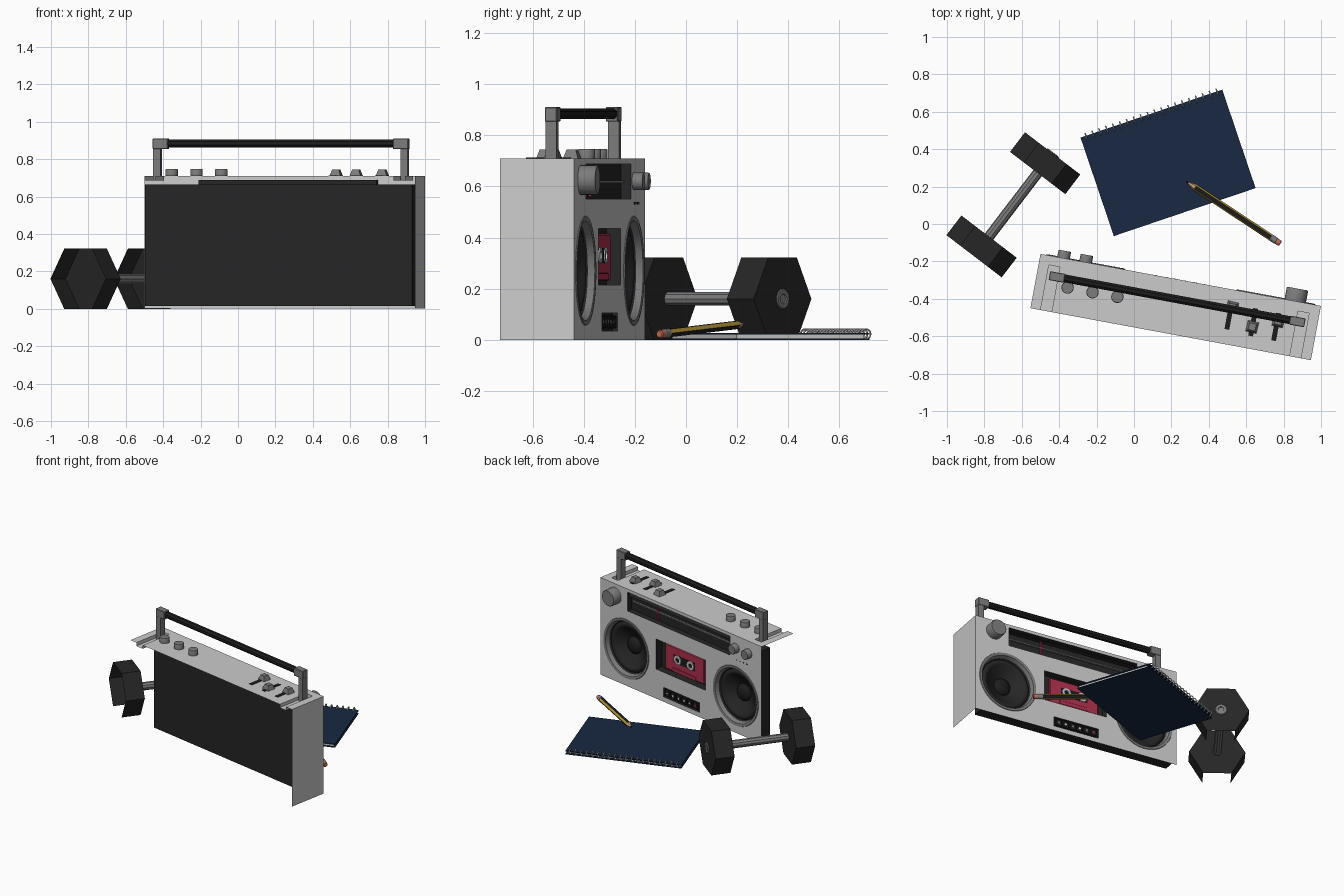
import bpy, bmesh, math
from mathutils import Matrix, Vector

if "Cube" in bpy.data.objects:
    bpy.data.objects.remove(bpy.data.objects["Cube"])

T = Matrix.Translation
def R(deg, ax): return Matrix.Rotation(math.radians(deg), 4, ax)
I = Matrix.Identity(4)

def mat(name, c):
    m = bpy.data.materials.new(name)
    m.diffuse_color = (*c, 1)
    m.use_nodes = True
    m.node_tree.nodes["Principled BSDF"].inputs["Base Color"].default_value = m.diffuse_color
    return m
LIGHT, MID = mat("light_grey", (.55, .55, .55)), mat("mid_grey", (.2, .2, .2))
DARK, BLACK = mat("dark", (.019, .019, .019)), mat("black", (.012, .012, .012))
RED, NAVY = mat("red", (.42, .03, .075)), mat("navy", (.009, .022, .055))
YELLOW, WOOD = mat("yellow", (.5, .33, .04)), mat("wood", (.6, .38, .2))
PINK, PAPER = mat("eraser_pink", (.6, .15, .09)), mat("paper", (.8, .8, .78))

def add(name, bm, m, M, smooth=True):
    me = bpy.data.meshes.new(name)
    bm.to_mesh(me); bm.free()
    me.materials.append(m)
    if smooth:
        me.shade_smooth()
        me.set_sharp_from_angle(angle=math.radians(35))
    ob = bpy.data.objects.new(name, me)
    ob.matrix_world = M
    bpy.context.collection.objects.link(ob)
    return ob

def box(name, lo, hi, m, M=I, drop=(), inward=False, bevel=0):
    """Box between corners; drop = outward normals of faces left open."""
    lo, hi = Vector(lo), Vector(hi)
    bm = bmesh.new()
    bmesh.ops.create_cube(bm, size=1, matrix=T((lo + hi) / 2) @ Matrix.Diagonal((*(hi - lo), 1)))
    bm.normal_update()
    gone = [f for f in bm.faces if any(f.normal.dot(Vector(d)) > .9 for d in drop)]
    bmesh.ops.delete(bm, geom=gone, context='FACES')
    if bevel:
        bmesh.ops.bevel(bm, geom=bm.edges[:], offset=bevel, segments=1, affect='EDGES')
    if inward:
        bmesh.ops.reverse_faces(bm, faces=bm.faces[:])
    return add(name, bm, m, M, False)

def lathe(name, prof, n, m, M=I, skip=()):
    """Spin (radius, height) points round z; skip = side panels left open."""
    bm = bmesh.new()
    rings = [[bm.verts.new((r * math.cos(math.tau * j / n), r * math.sin(math.tau * j / n), z))
              for j in range(n)] for r, z in prof]
    for i in range(len(prof) - 1):
        for j in range(n):
            if j in skip and abs(prof[i][1] - prof[i + 1][1]) > .001:
                continue
            k = (j + 1) % n
            bm.faces.new((rings[i][j], rings[i][k], rings[i + 1][k], rings[i + 1][j]))
    bmesh.ops.remove_doubles(bm, verts=bm.verts[:], dist=1e-5)
    return add(name, bm, m, M)

def faces(name, quads, m, M):
    bm = bmesh.new()
    for q in quads:
        bm.faces.new([bm.verts.new(p) for p in q])
    bmesh.ops.remove_doubles(bm, verts=bm.verts[:], dist=1e-5)
    return add(name, bm, m, M, False)

# ---- boombox, local frame: x along length, +y out of its face, open at the back
L, D, H = 1.525, .295, .71
B = T((-.5, -.16, 0)) @ R(-10.5, 'Z')
FRONT = R(-90, 'X')
speakers = [(.245, .27), (L - .245, .27)]
radio, deck, keys = (.3, 1.27, .55, .687), (.53, 1.0, .215, .435), (.59, .93, .035, .105)

# face panel with speaker holes and windows
bm = bmesh.new()
def loop(pts):
    vs = [bm.verts.new((x, 0, z)) for x, z in pts]
    return [bm.edges.new((vs[i - 1], vs[i])) for i in range(len(vs))]
def rect(a, b, c, d): return [(a, c), (b, c), (b, d), (a, d)]
edges = loop(rect(0, L, 0, H))
for r in (radio, deck, keys):
    edges += loop(rect(*r))
for cx, cz in speakers:
    edges += loop([(cx + .2 * math.cos(math.tau * j / 40), cz + .2 * math.sin(math.tau * j / 40)) for j in range(40)])
bmesh.ops.triangle_fill(bm, edges=edges, use_beauty=True, normal=(0, 1, 0))
bm.normal_update()
bmesh.ops.reverse_faces(bm, faces=[f for f in bm.faces if f.normal.y < 0])
add("face_panel", bm, LIGHT, B, False)

# top sheet with two grooves for the handle feet, right side sheet
g0, g1, gz, gy = .055, .115, H - .025, -.05
prof = [(0, H), (g0, H), (g0, gz), (g1, gz), (g1, H), (L - g1, H), (L - g1, gz), (L - g0, gz), (L - g0, H), (L, H)]
quads = [[(a, -D, za), (b, -D, zb), (b, gy, zb), (a, gy, za)] for (a, za), (b, zb) in zip(prof, prof[1:])]
quads += [[(0, gy, H), (L, gy, H), (L, 0, H), (0, 0, H)]]
quads += [[(a, gy, gz), (b, gy, gz), (b, gy, H), (a, gy, H)] for a, b in ((g0, g1), (L - g1, L - g0))]
faces("top_sheet", quads, LIGHT, B)
faces("side_sheet", [[(L, -D, 0), (L, 0, 0), (L, 0, H), (L, -D, H)]], LIGHT, B)

# dark chassis behind the face, and recesses
box("rear_chassis", (.022, -.1, .015), (1.473, 0, .665), DARK, B, drop=[(0, 1, 0)])
for nm, r, d in (("radio_recess", radio, .04), ("cassette_recess", deck, .055), ("key_recess", keys, .02)):
    box(nm, (r[0], -d, r[2]), (r[1], 0, r[3]), DARK, B, drop=[(0, 1, 0)], inward=True)

# speakers
for i, (cx, cz) in enumerate(speakers):
    M = B @ T((cx, 0, cz)) @ FRONT
    lathe(f"speaker_ring_{i}", [(.215, 0), (.213, .004), (.203, .005), (.195, .001), (.186, -.025)], 40, MID, M)
    lathe(f"speaker_cone_{i}", [(.186, -.025), (.178, -.036), (.172, -.03), (.158, -.026), (.146, -.03),
                                (.14, -.036), (.06, -.082)], 40, DARK, M)
    lathe(f"speaker_cap_{i}", [(.062, -.082), (.056, -.066), (.04, -.054), (.02, -.048), (0, -.046)], 24, BLACK, M)

# radio dial
box("dial_bar", (.32, -.038, .614), (1.25, -.025, .623), MID, B)
box("dial_needle", (1.005, -.038, .56), (1.013, -.025, .68), RED, B)

# cassette with window and reels
box("cassette", (.575, -.053, .23), (.945, -.03, .415), RED, B, bevel=.006)
box("cassette_window", (.66, -.035, .30), (.86, -.028, .36), BLACK, B)
for i, x in enumerate((.70, .82)):
    lathe(f"cassette_reel_{i}", [(.032, 0), (.032, .006), (.017, .006), (.017, 0)], 20, LIGHT,
          B @ T((x, -.029, .33)) @ FRONT)
box("cassette_foot", (.65, -.035, .232), (.87, -.025, .262), RED, B, bevel=.003)

# transport keys with small marks
for i in range(6):
    x = .606 + i * .053
    box(f"key_{i}", (x, -.02, .045), (x + .044, .0, .095), BLACK, B, bevel=.003)
    lathe(f"key_mark_{i}", [(.01, 0), (.01, .002), (0, .002)], 3 if i % 2 else 4, RED if i == 0 else LIGHT,
          B @ T((x + .022, -.001, .07)) @ FRONT)

# knobs
def knob(name, M, r, h):
    lathe(name, [(r, 0), (r, h * .92), (r * .94, h), (0, h)], 24, MID, M)
knob("tuning_knob", B @ T((1.385, 0, .625)) @ FRONT, .058, .068)
for i, x in enumerate((.125, .245)):
    knob(f"face_knob_{i}", B @ T((x, 0, .62)) @ FRONT, .034, .04)
for i in range(4):
    lathe(f"indicator_{i}", [(.005, 0), (.005, .002), (0, .002)], 8, BLACK, B @ T((.14 + i * .032, 0, .535)) @ FRONT)
for i in range(3):
    knob(f"top_knob_{i}", T((-.355 + .133 * i, -.34 - .0247 * i, H)), .033, .036)

# sliders on top
for i, (sx, sy, kx, ky) in enumerate(((.51, -.49, .525, -.445), (.637, -.525, .632, -.55), (.76, -.55, .772, -.52))):
    box(f"slider_slot_{i}", (-.013, -.075, 0), (.013, .075, .003), BLACK, T((sx, sy, H)) @ R(-10.5, 'Z'))
    lathe(f"slider_grip_{i}", [(.058, 0), (.036, .034), (0, .034)], 4, MID,
          T((kx, ky, H)) @ R(-10.5, 'Z') @ Matrix.Diagonal((1, .22, 1, 1)) @ R(45, 'Z'))

# handle
for i, (x, s) in enumerate(((.09, 1), (L - .09, -1))):
    box(f"handle_post_{i}", (x - .02, -.127, gz), (x + .02, -.083, .9), MID, B)
    a, b = sorted((x - s * .022, x + s * .06))
    box(f"handle_elbow_{i}", (a, -.129, .853), (b, -.081, .91), MID, B, bevel=.003)
lathe("handle_bar", [(.023, .1), (.023, L - .1)], 8, BLACK, B @ T((0, -.105, .884)) @ R(90, 'Y') @ R(22.5, 'Z'))

# ---- dumbbell: six-sided heads, open underneath and on the rear ends
a = Vector((-.815, -.12, .16)); b = Vector((-.475, .325, .16))
ax = (b - a).normalized()
cols = Matrix((Vector((-ax.y, ax.x, 0)), Vector((0, 0, 1)), ax)).transposed().to_4x4()
for i, c in enumerate((a, b)):
    M = T(c) @ cols
    lathe(f"dumbbell_head_{i}", [(.186, -.066), (.186, .066), (0, .066)], 6, DARK, M, skip=(4,))
lathe("dumbbell_cap", [(.04, .066), (.04, .069), (.036, .072), (.02, .072), (.018, .067), (0, .067)], 20, MID, T(b) @ cols)
lathe("dumbbell_bar", [(.028, .066), (.028, (b - a).length + .06)], 10, MID, T(a) @ cols)

# ---- spiral notebook
N = T((.182, .327, 0)) @ R(18.7, 'Z')
w, h = .4, .278
box("notebook_back_cover", (-w, -h, 0), (w, h, .006), NAVY, N)
box("notebook_pages", (-w + .008, -h + .008, .006), (w - .008, h - .02, .02), PAPER, N)
box("notebook_front_cover", (-w, -h, .02), (w, h, .027), NAVY, N)
for i in range(20):
    bm = bmesh.new()
    n, k, r, t = 14, 5, .019, .004
    vs = [[bm.verts.new((t * math.cos(math.tau * q / k),
                         (r + t * math.sin(math.tau * q / k)) * math.cos(math.tau * p / n),
                         (r + t * math.sin(math.tau * q / k)) * math.sin(math.tau * p / n)))
           for q in range(k)] for p in range(n)]
    for p in range(n):
        for q in range(k):
            bm.faces.new((vs[p][q], vs[p][(q + 1) % k], vs[(p + 1) % n][(q + 1) % k], vs[(p + 1) % n][q]))
    bmesh.ops.recalc_face_normals(bm, faces=bm.faces[:])
    add(f"spiral_ring_{i}", bm, LIGHT, N @ T((-w + .03 + i * (2 * w - .06) / 19, h - .006, .023)))

# ---- pencil leaning on the notebook
p0, p1 = Vector((.782, -.105, .022)), Vector((.275, .23, .062))
P = T(p0) @ (p1 - p0).to_track_quat('Z', 'Y').to_matrix().to_4x4()
ln, r = (p1 - p0).length, .018
lathe("pencil_eraser", [(0, 0), (.012, 0), (.016, .004), (.016, .03)], 16, PINK, P)
lathe("pencil_ferrule", [(.017, .025), (.019, .03), (.017, .038), (.019, .046), (.017, .055), (.019, .062)], 16, MID, P)
body = lathe("pencil_body", [(r, .06), (r, ln - .06)], 6, YELLOW, P)
body.data.materials.append(BLACK)
for j, f in enumerate(body.data.polygons):
    f.material_index = j % 2
lathe("pencil_point", [(r, ln - .06), (.006, ln - .018)], 6, WOOD, P)
lathe("pencil_lead", [(.006, ln - .018), (0, ln)], 6, BLACK, P)
